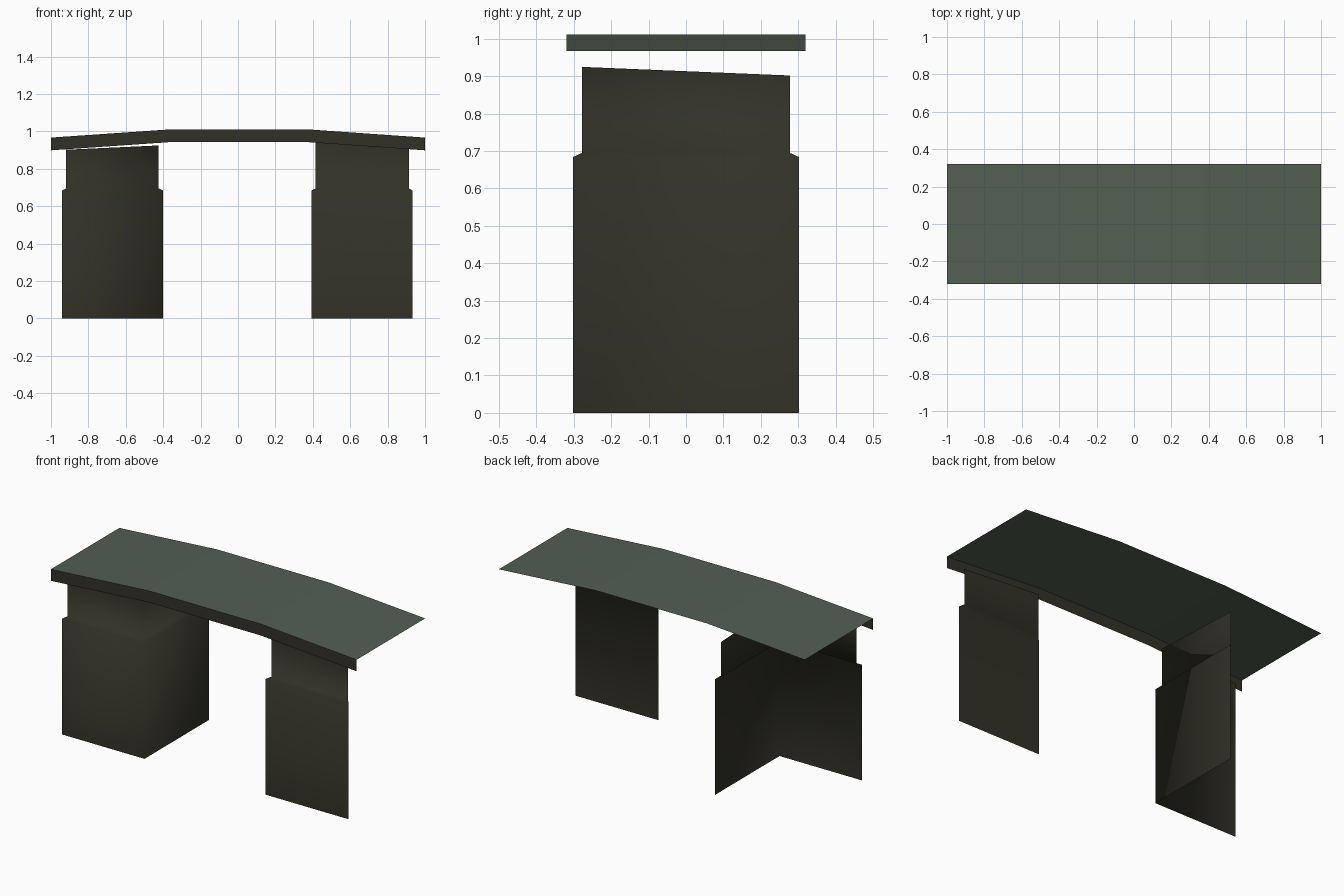
import bpy

if "Cube" in bpy.data.objects:
    bpy.data.objects.remove(bpy.data.objects["Cube"])


def material(name, rgb):
    m = bpy.data.materials.new(name)
    m.diffuse_color = (*rgb, 1)
    m.use_nodes = True
    m.node_tree.nodes["Principled BSDF"].inputs["Base Color"].default_value = m.diffuse_color
    return m


sage = material("sage green", (0.088, 0.115, 0.085))
dark = material("dark olive", (0.032, 0.031, 0.020))


def sheet(name, rows, mat, smooth=False):
    """Open surface lofted through rows of equally many points."""
    n = len(rows[0])
    verts = [p for row in rows for p in row]
    faces = [(r * n + i, r * n + i + 1, (r + 1) * n + i + 1, (r + 1) * n + i)
             for r in range(len(rows) - 1) for i in range(n - 1)]
    me = bpy.data.meshes.new(name)
    me.from_pydata(verts, [], faces)
    me.materials.append(mat)
    for p in me.polygons:
        p.use_smooth = smooth
    ob = bpy.data.objects.new(name, me)
    bpy.context.collection.objects.link(ob)
    return ob


# Arched top sheet and the fascia strip along its front edge
arch = [(-1, 0.967), (-0.36, 1.011), (0.37, 1.011), (1, 0.967)]
sheet("top_slab", [[(x, y, z) for x, z in arch] for y in (-0.32, 0.32)], sage)
sheet("front_fascia", [[(x, -0.32, z - d) for x, z in arch] for d in (0.068, 0)], dark)

# Left support: front panel wrapping round to the inner side panel
left_rows = []
for x0, x1, y, z0, z1, z2 in [(-0.94, -0.40, 0.302, 0, 0, 0),
                              (-0.94, -0.40, 0.302, 0.684, 0.684, 0.684),
                              (-0.92, -0.424, 0.278, 0.695, 0.695, 0.695),
                              (-0.92, -0.424, 0.278, 0.902, 0.925, 0.902)]:
    left_rows.append([(x0, -y, z0), (x1, -y, z1), (x1, y, z2)])
sheet("left_support", left_rows, dark, smooth=True)

# Right support: single front panel
right_rows = []
for x0, x1, y, z0, z1 in [(0.392, 0.934, 0.302, 0, 0),
                          (0.392, 0.934, 0.302, 0.684, 0.684),
                          (0.415, 0.914, 0.278, 0.695, 0.695),
                          (0.415, 0.914, 0.278, 0.940, 0.905)]:
    right_rows.append([(x0, -y, z0), (x1, -y, z1)])
sheet("right_support", right_rows, dark, smooth=True)
